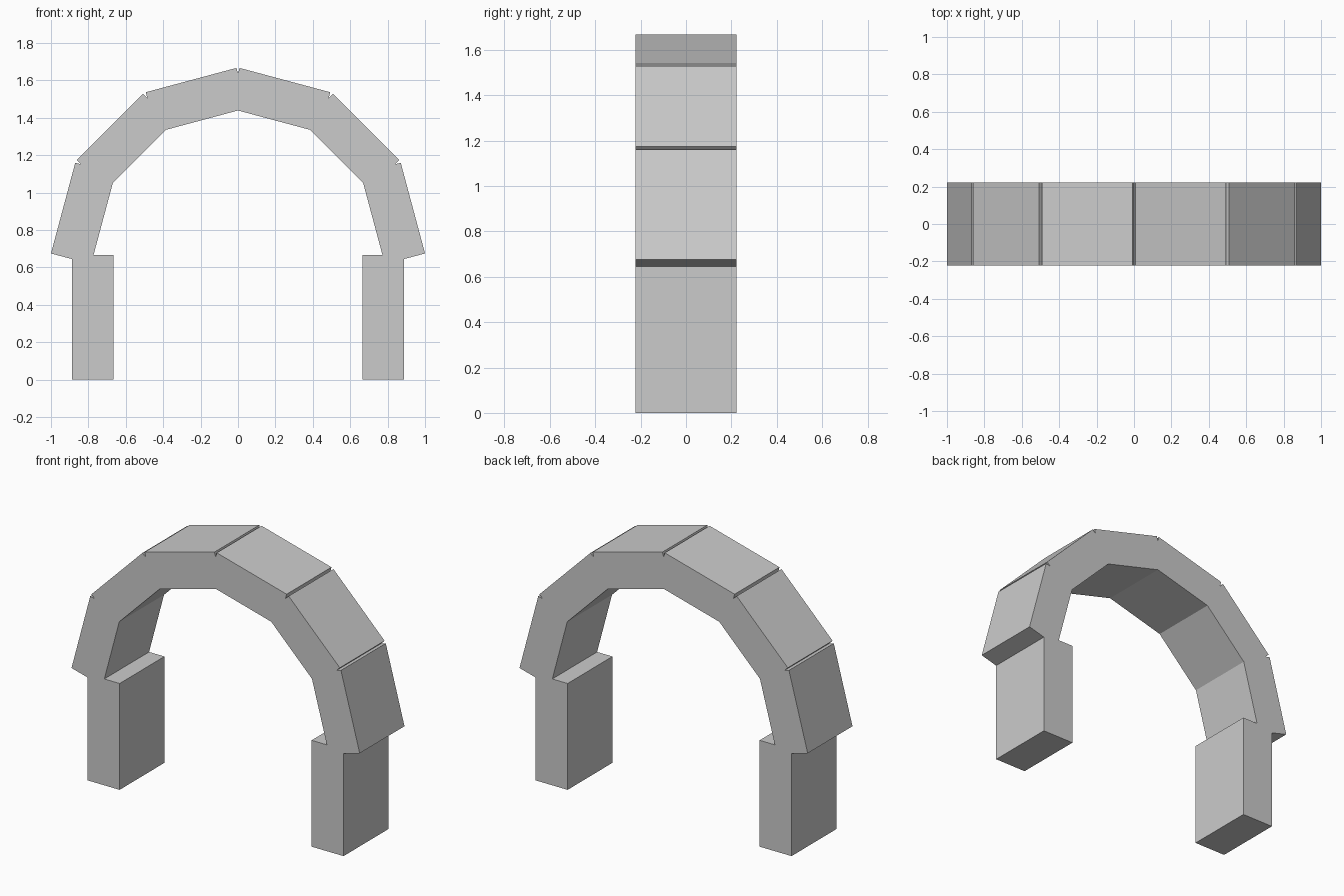
import bpy
import math

if "Cube" in bpy.data.objects:
    bpy.data.objects.remove(bpy.data.objects["Cube"])

DEPTH, THICK = 0.444, 0.222
SPRING_Z = 0.667      # height where the arch starts
MID_R = 0.857         # arch centre to block centre
BLOCK_LEN = 0.502


def box(name, loc, size, tilt=0.0):
    bpy.ops.mesh.primitive_cube_add(size=1, location=loc, rotation=(0, tilt, 0))
    ob = bpy.context.object
    ob.name = name
    ob.scale = size
    bpy.ops.object.transform_apply(location=False, rotation=False, scale=True)
    return ob


# Two upright posts
for side, x in (("left", -0.777), ("right", 0.777)):
    box(f"{side}_post", (x, 0, SPRING_Z / 2), (THICK, DEPTH, SPRING_Z))

# Six straight blocks stepping round the half circle
for i in range(6):
    a = math.radians(15 + 30 * i)
    loc = (MID_R * math.cos(a), 0, SPRING_Z + MID_R * math.sin(a))
    box(f"arch_block_{i + 1}", loc, (THICK, DEPTH, BLOCK_LEN), -a)
